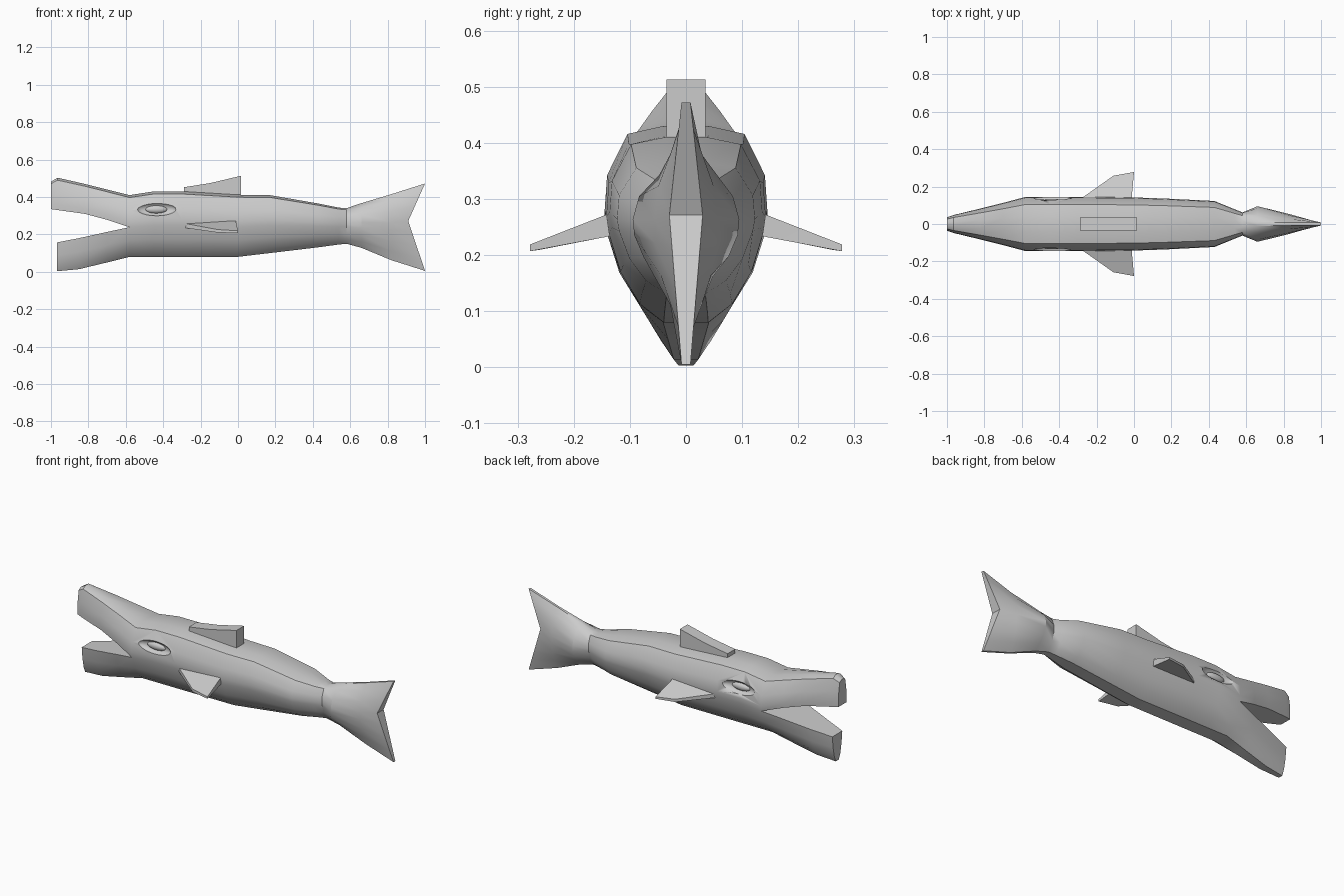
import bpy, bmesh, math

if "Cube" in bpy.data.objects:
    bpy.data.objects.remove(bpy.data.objects["Cube"])

grey = bpy.data.materials.new("soft grey")
grey.diffuse_color = (0.6, 0.6, 0.6, 1)
grey.use_nodes = True
grey.node_tree.nodes["Principled BSDF"].inputs["Base Color"].default_value = grey.diffuse_color


def finish(name, bm, angle=32):
    bmesh.ops.remove_doubles(bm, verts=bm.verts, dist=0.0005)
    bmesh.ops.recalc_face_normals(bm, faces=bm.faces)
    me = bpy.data.meshes.new(name)
    bm.to_mesh(me)
    bm.free()
    ob = bpy.data.objects.new(name, me)
    bpy.context.collection.objects.link(ob)
    me.materials.append(grey)
    bpy.ops.object.select_all(action='DESELECT')
    ob.select_set(True)
    bpy.context.view_layer.objects.active = ob
    bpy.ops.object.shade_smooth_by_angle(angle=math.radians(angle))
    return ob


# half cross-sections, bottom to top: (width fraction, height fraction)
BODY = [(.28, 0), (.58, .1), (.82, .27), (.97, .48), (1, .57),
        (.97, .75), (.72, .96), (.28, 1)]
TAIL = [(.12, 0), (.5, .14), (.8, .29), (.97, .45), (1, .57),
        (.88, .74), (.5, .9), (.12, 1)]
LIP = 3                                   # profile point at the mouth corner


def section(prof, x, z0, z1, w):
    return [(x, w * a, z0 + (z1 - z0) * b) for a, b in prof]


def loft(bm, sections, closed=False, caps=(False, False)):
    """Skin mirrored half sections; closed adds the strip over the lip chord."""
    rings = [[bm.verts.new(p) for p in s] +
             [bm.verts.new((x, -y, z)) for x, y, z in reversed(s)] for s in sections]
    n = len(rings[0])
    for r, q in zip(rings, rings[1:]):
        for i in range(n):
            bm.faces.new((r[i], r[(i + 1) % n], q[(i + 1) % n], q[i]))
    for ring, cap in zip((rings[0], rings[-1]), caps):
        if cap:
            for i in range(n // 2 - 1):
                bm.faces.new((ring[i], ring[i + 1], ring[n - 2 - i], ring[n - 1 - i]))


# body, jaws and tail in one skin
bm = bmesh.new()
sections = [section(BODY, *s) for s in [
    (-.58, .08, .41, .145), (-.45, .08, .43, .145), (-.30, .08, .43, .145),
    (0, .08, .412, .142), (.17, .10, .41, .136), (.43, .131, .365, .123),
    (.54, .146, .343, .078), (.58, .15, .34, .062)]]
sections += [section(TAIL, *s) for s in [(.66, .128, .367, .095), (.82, .062, .415, .056)]]
# forked trailing edge
fork = []
for a, b in TAIL:
    x = .91 + .09 * (abs(b - .57) / (.57 if b < .57 else .43))
    fork.append((x, .008 + (1 - x) * .24, .005 + .467 * b))
sections.append(fork)
loft(bm, sections, caps=(False, True))

base = BODY[LIP][1]
upper = [(a, (b - base) / (1 - base)) for a, b in BODY[LIP:]]
lower = [(a, b / base) for a, b in BODY[:LIP + 1]]
corner = .08 + .33 * base
loft(bm, [section(upper, *s) for s in [
    (-.58, corner, .41, .145), (-.70, .278, .44, .113), (-.82, .31, .47, .083),
    (-.965, .33, .503, .048), (-1, .335, .482, .036)]], caps=(False, True))
loft(bm, [section(lower, *s) for s in [
    (-.58, .08, corner, .145), (-.70, .05, .213, .115), (-.85, .014, .18, .078),
    (-.967, .003, .157, .047)]], caps=(False, True))
body = finish("body", bm)


def ellipsoid(name, loc, size):
    bm = bmesh.new()
    bmesh.ops.create_uvsphere(bm, u_segments=20, v_segments=12, radius=1)
    bmesh.ops.scale(bm, verts=bm.verts, vec=size)
    bmesh.ops.translate(bm, verts=bm.verts, vec=loc)
    return finish(name, bm)


# eye sockets and eyeballs
for side, s in (("right", -1), ("left", 1)):
    socket = ellipsoid(side + "_socket_cutter", (-.435, s * .145, .335), (.105, .03, .036))
    cut = body.modifiers.new(side + "_socket", 'BOOLEAN')
    cut.operation = 'DIFFERENCE'
    cut.solver = 'EXACT'
    cut.object = socket
    socket.hide_render = True
    socket.hide_set(True)
    ellipsoid(side + "_eye", (-.437, s * .115, .333), (.06, .02, .022))

# dorsal fin: a wedge with a flat top
bm = bmesh.new()
outline = [(-.29, .40), (-.29, .452), (-.15, .474), (.015, .513), (.015, .39)]
a = [bm.verts.new((x, .035, z)) for x, z in outline]
b = [bm.verts.new((x, -.035, z)) for x, z in outline]
bm.faces.new(a)
bm.faces.new(b[::-1])
for i in range(5):
    bm.faces.new((a[i], a[i - 1], b[i - 1], b[i]))
finish("dorsal_fin", bm)

# side fins: swept plates drooping and thinning to the tip (x, y, top z, bottom z)
FIN = [(-.32, .11, .265, .24), (-.11, .258, .226, .21), (0, .278, .219, .207),
       (-.012, .145, .271, .232), (-.012, .11, .285, .24)]
for side, s in (("right", -1), ("left", 1)):
    bm = bmesh.new()
    top = [bm.verts.new((x, s * y, t)) for x, y, t, u in FIN]
    low = [bm.verts.new((x, s * y, u)) for x, y, t, u in FIN]
    bm.faces.new(top)
    bm.faces.new(low[::-1])
    for i in range(5):
        bm.faces.new((top[i], top[i - 1], low[i - 1], low[i]))
    finish(side + "_side_fin", bm)
